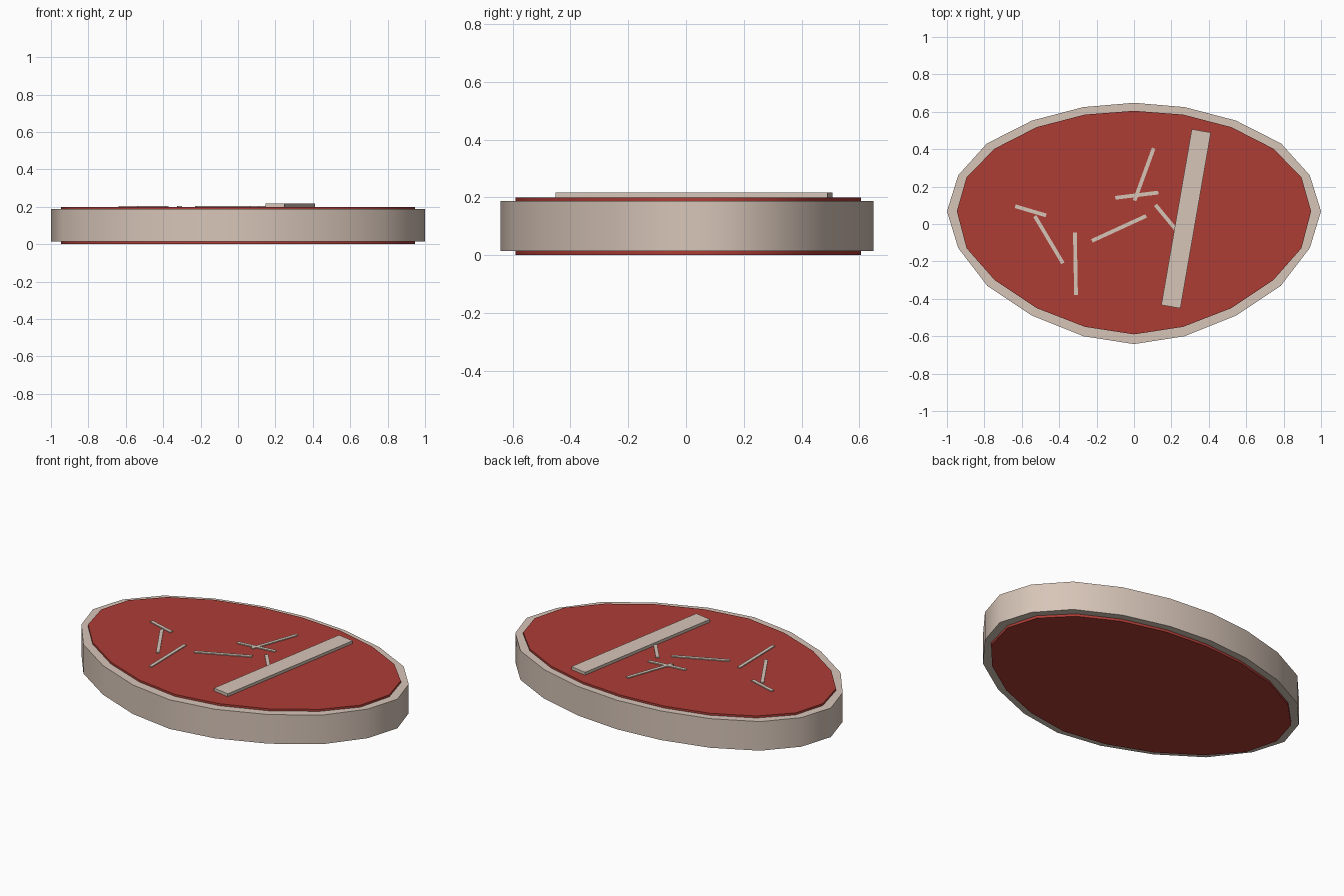
import bpy
import bmesh
import math
from mathutils import Vector

cube = bpy.data.objects.get("Cube")
if cube:
    bpy.data.objects.remove(cube, do_unlink=True)


def material(name, colour):
    mat = bpy.data.materials.new(name)
    mat.use_nodes = True
    mat.diffuse_color = colour
    mat.node_tree.nodes["Principled BSDF"].inputs["Base Color"].default_value = colour
    return mat


FAT = material("pale fat", (0.68, 0.56, 0.48, 1))
MEAT = material("red meat", (0.42, 0.046, 0.036, 1))


def finish(name, bm, mat):
    bmesh.ops.recalc_face_normals(bm, faces=bm.faces)
    mesh = bpy.data.meshes.new(name)
    bm.to_mesh(mesh)
    bm.free()
    mesh.materials.append(mat)
    obj = bpy.data.objects.new(name, mesh)
    bpy.context.collection.objects.link(obj)
    return obj


def smooth(obj):
    bpy.ops.object.select_all(action='DESELECT')
    obj.select_set(True)
    bpy.context.view_layer.objects.active = obj
    bpy.ops.object.shade_smooth_by_angle(angle=math.radians(40))


def mirrored(half):
    """Close a right-hand outline, listed from back to front, over x = 0."""
    return half + [(-x, y) for x, y in reversed(half[1:-1])]


def ring(bm, outline, z):
    return [bm.verts.new((x, y, z)) for x, y in outline]


def bridge(bm, a, b):
    for i in range(len(a)):
        j = (i + 1) % len(a)
        bm.faces.new((a[i], a[j], b[j], b[i]))


def bar(name, start, end, width, z0, z1):
    """Straight box lying flat between two points."""
    a, b = Vector(start), Vector(end)
    d = (b - a).normalized()
    side = Vector((-d.y, d.x)) * width / 2
    outline = [a + side, a - side, b - side, b + side]
    bm = bmesh.new()
    low, high = ring(bm, outline, z0), ring(bm, outline, z1)
    bridge(bm, low, high)
    bm.faces.new(low)
    bm.faces.new(high)
    return finish(name, bm, FAT)


outer = mirrored([(0, 0.648), (0.27, 0.625), (0.545, 0.553), (0.787, 0.43),
                  (0.94, 0.26), (1, 0.068), (0.94, -0.128), (0.785, -0.33),
                  (0.545, -0.49), (0.27, -0.6), (0, -0.642)])
inner = mirrored([(0, 0.605), (0.262, 0.585), (0.52, 0.518), (0.745, 0.403),
                  (0.895, 0.25), (0.947, 0.068), (0.895, -0.13), (0.745, -0.3),
                  (0.52, -0.45), (0.262, -0.55), (0, -0.59)])

# Fat rim: a closed band around the meat
bm = bmesh.new()
loops = [ring(bm, outer, 0.015), ring(bm, outer, 0.188),
         ring(bm, inner, 0.188), ring(bm, inner, 0.015)]
for i in range(4):
    bridge(bm, loops[i], loops[(i + 1) % 4])
smooth(finish("fat_rim", bm, FAT))

# Meat slab, standing slightly proud of the rim above and below
bm = bmesh.new()
low, high = ring(bm, inner, 0), ring(bm, inner, 0.2)
bridge(bm, low, high)
bm.faces.new(low)
bm.faces.new(high)
smooth(finish("meat_slab", bm, MEAT))

# Wide bone strip across the top
bar("bone_strip", (0.36, 0.498), (0.197, -0.442), 0.104, 0.19, 0.217)

# Thin fat streaks
streaks = [((0.105, 0.405), (0.003, 0.125)), ((-0.1, 0.14), (0.13, 0.168)),
           ((0.115, 0.102), (0.22, -0.025)), ((0.065, 0.043), (-0.225, -0.09)),
           ((-0.635, 0.095), (-0.47, 0.046)), ((-0.53, 0.042), (-0.38, -0.21)),
           ((-0.316, -0.045), (-0.31, -0.38))]
for n, (start, end) in enumerate(streaks, 1):
    bar(f"fat_streak_{n}", start, end, 0.02, 0.19, 0.205)
